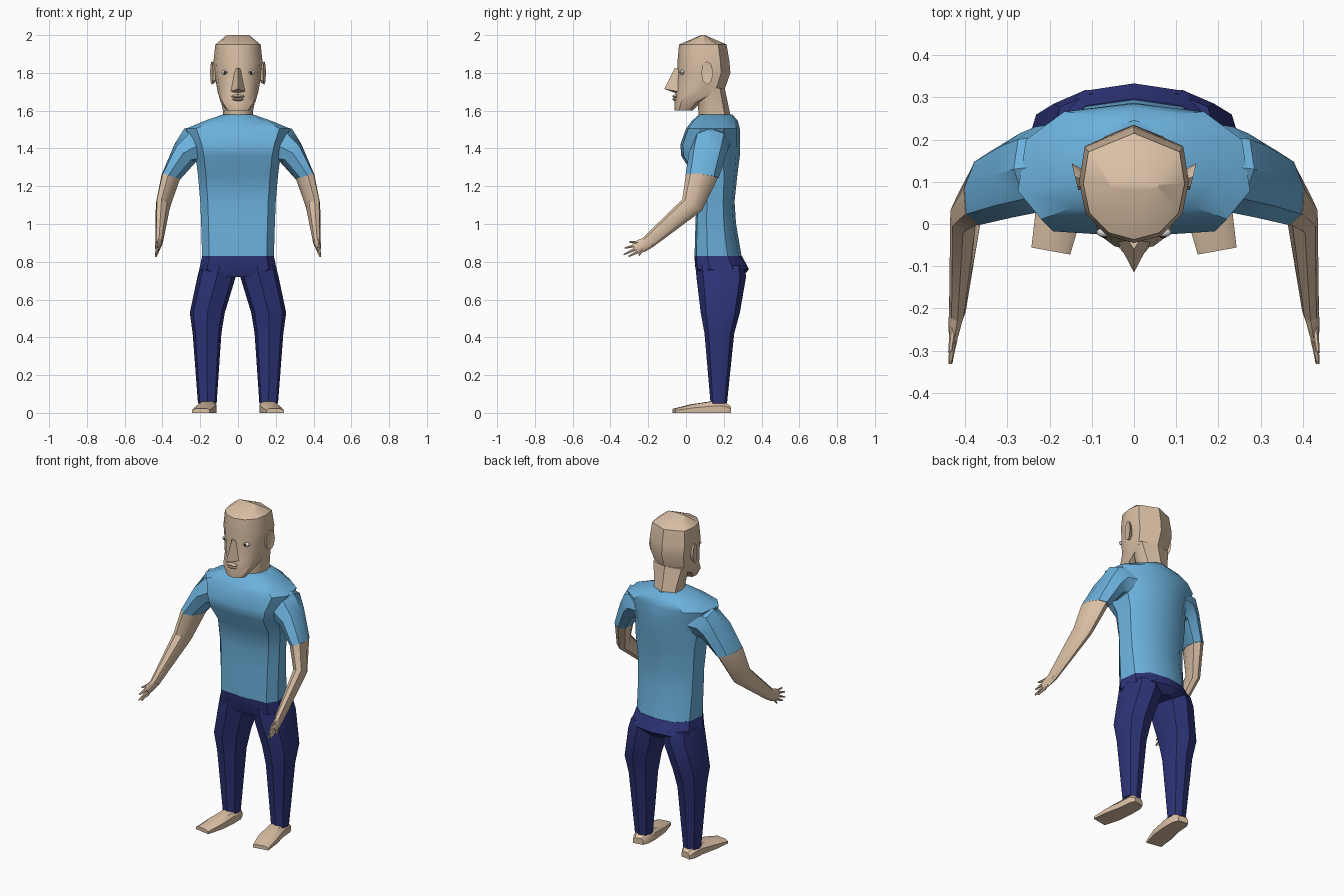
import bpy, bmesh, math
from mathutils import Vector as V

if "Cube" in bpy.data.objects:
    bpy.data.objects.remove(bpy.data.objects["Cube"])


def material(name, rgb):
    m = bpy.data.materials.new(name)
    m.diffuse_color = (*rgb, 1)
    m.use_nodes = True
    m.node_tree.nodes["Principled BSDF"].inputs["Base Color"].default_value = m.diffuse_color
    return m


SKIN = material("skin", (0.71, 0.53, 0.38))
SHIRT = material("shirt blue", (0.15, 0.44, 0.72))
NAVY = material("trouser navy", (0.027, 0.034, 0.19))
WHITE = material("eye white", (0.75, 0.75, 0.75))
DARK = material("iris dark", (0.04, 0.025, 0.02))


def finish(name, bm, mat, angle=35):
    bmesh.ops.recalc_face_normals(bm, faces=bm.faces)
    me = bpy.data.meshes.new(name)
    bm.to_mesh(me)
    bm.free()
    me.materials.append(mat)
    ob = bpy.data.objects.new(name, me)
    bpy.context.collection.objects.link(ob)
    bpy.ops.object.select_all(action='DESELECT')
    ob.select_set(True)
    bpy.context.view_layer.objects.active = ob
    bpy.ops.object.shade_smooth_by_angle(angle=math.radians(angle))
    return ob


def loft(name, rings, mat, angle=35):
    """Skin a list of equal point rings and cap both ends."""
    bm = bmesh.new()
    vs = [[bm.verts.new(p) for p in r] for r in rings]
    n = len(vs[0])
    for a, b in zip(vs, vs[1:]):
        for i in range(n):
            j = (i + 1) % n
            bm.faces.new((a[i], a[j], b[j], b[i]))
    bm.faces.new(vs[0][::-1])
    bm.faces.new(vs[-1])
    return finish(name, bm, mat, angle)


def full(half):
    """Complete a half section (x >= 0, front to back) to a closed outline."""
    return half + [(-x, y) for x, y in half[-2:0:-1]]


def level(section, z, x0, x1, y0, y1):
    """Horizontal ring: unit section stretched into a box."""
    cx, cy = (x0 + x1) / 2, (y0 + y1) / 2
    return [(cx + a * (x1 - x0) / 2, cy + b * (y1 - y0) / 2, z) for a, b in section]


def oval(c, u, v, n=8):
    c, u, v = V(c), V(u), V(v)
    return [c + u * math.cos(2 * math.pi * i / n) + v * math.sin(2 * math.pi * i / n) for i in range(n)]


def flip(rings, s):
    return [[(s * p[0], p[1], p[2]) for p in r] for r in rings]


def ball(name, c, r, mat, seg=10):
    bm = bmesh.new()
    bmesh.ops.create_uvsphere(bm, u_segments=seg, v_segments=6, radius=1)
    bmesh.ops.scale(bm, vec=r, verts=bm.verts)
    bmesh.ops.translate(bm, vec=c, verts=bm.verts)
    return finish(name, bm, mat)


BODY = full([(0, -1), (.8, -.92), (1, -.45), (.93, .4), (.6, .87), (0, 1)])
LEG = full([(0, -1), (.8, -.72), (1, 0), (.75, .75), (0, 1)])
HEAD = full([(0, -1), (.5, -.87), (.88, -.5), (1, .05), (.9, .65), (0, 1)])


def body(rows, sec=BODY):
    return [level(sec, z, -w, w, f, b) for z, w, f, b in rows]


# Shirt body
loft("shirt", body([
    (.825, .19, .045, .295), (1.0, .195, .05, .265), (1.12, .20, .055, .257),
    (1.26, .212, .04, .272), (1.36, .225, -.025, .285), (1.42, .24, -.03, .287),
    (1.505, .275, .0, .285), (1.545, .18, .03, .275), (1.58, .08, .07, .245)]), SHIRT)

# Trouser seat
loft("trouser_seat", body([
    (.83, .19, .044, .297), (.76, .205, .05, .333), (.72, .10, .065, .30)]), NAVY)

# Neck and skull
loft("neck", body([(1.54, .078, .07, .245), (1.60, .08, .065, .23),
                   (1.72, .105, .06, .205)], HEAD), SKIN)
loft("head", body([
    (1.6, .06, -.06, .035), (1.645, .092, -.062, .08), (1.70, .108, -.055, .20),
    (1.80, .125, -.045, .235), (1.86, .13, -.045, .23), (1.95, .12, -.037, .215),
    (2.0, .06, .08, .1)], HEAD), SKIN)

# Nose wedge
bm = bmesh.new()
top = [bm.verts.new(p) for p in ((-.022, -.025, 1.82), (0, -.06, 1.825), (.022, -.025, 1.82))]
low = [bm.verts.new(p) for p in ((-.042, -.035, 1.70), (0, -.115, 1.715), (.042, -.035, 1.70))]
base = bm.verts.new((0, -.045, 1.69))
for a in (0, 1):
    bm.faces.new((top[a], top[a + 1], low[a + 1], low[a]))
    bm.faces.new((low[a], low[a + 1], base))
bm.faces.new(top)
bm.faces.new((top[0], top[2], low[2], base, low[0]))
finish("nose", bm, SKIN)

# Lips
for i, (z, w) in enumerate(((1.676, .036), (1.66, .03))):
    ball(("upper_lip", "lower_lip")[i], (0, -.056, z), (w, .016, .009), SKIN, 8)

for s, side in ((1, "left"), (-1, "right")):
    # Eyes
    ball(side + "_eye", (s * .069, -.02, 1.803), (.02, .012, .013), WHITE)
    ball(side + "_iris", (s * .069, -.03, 1.803), (.008, .004, .008), DARK, 8)

    # Ears, leaning outwards to the back
    loft(side + "_ear", flip([
        oval((.118, .105, 1.80), (.0, .022, 0), (0, 0, .05)),
        oval((.140, .112, 1.80), (.008, .032, 0), (0, 0, .062)),
        oval((.137, .112, 1.805), (.004, .02, 0), (0, 0, .04))], s), SKIN)

    # Sleeve
    loft(side + "_sleeve", flip([
        oval((.17, .14, 1.42), (.03, 0, .10), (0, .10, 0)),
        oval((.225, .13, 1.415), (.06, 0, .09), (.01, .10, 0)),
        oval((.28, .115, 1.375), (.056, 0, .048), (-.01, .10, 0)),
        oval((.354, .085, 1.25), (.05, 0, .012), (-.015, .088, -.006))], s), SHIRT)

    # Bare arm, bent at the elbow
    loft(side + "_arm", flip([
        oval((.354, .085, 1.255), (.049, 0, .012), (-.015, .086, -.006)),
        oval((.397, .032, 1.10), (.038, 0, .008), (-.008, .052, -.03)),
        oval((.418, -.205, .90), (.02, 0, 0), (0, .026, -.025))], s), SKIN)

    # Palm and fanned fingers
    loft(side + "_hand", flip([
        oval((.418, -.20, .903), (.019, 0, 0), (0, .025, -.024)),
        oval((.424, -.235, .885), (.016, 0, 0), (0, .026, -.028)),
        oval((.428, -.268, .868), (.010, 0, 0), (0, .018, -.026))], s), SKIN)
    tips = ((-.302, .905), (-.325, .872), (-.33, .838), (-.305, .828), (-.25, .832))
    roots = ((-.235, .902), (-.275, .885), (-.268, .868), (-.258, .852), (-.228, .868))
    for i, ((ty, tz), (ry, rz)) in enumerate(zip(tips, roots)):
        d = V((0, ty - ry, tz - rz)).normalized()
        p = V((0, -d.z, d.y))
        loft(f"{side}_finger_{i + 1}", flip([
            oval((.427, ry, rz), (.009, 0, 0), p * .01, 6),
            oval((.435, ty, tz), (.005, 0, 0), p * .004, 6)], s), SKIN)

    # Trouser leg
    loft(side + "_trouser_leg", flip([level(LEG, *r) for r in (
        (.78, .0, .20, .05, .31), (.72, .012, .215, .055, .318),
        (.53, .07, .255, .078, .285), (.42, .088, .24, .098, .255),
        (.05, .113, .212, .13, .217))], s), NAVY)

    # Foot: low wedge turned slightly outwards
    rings = []
    for y, xc, w, h in ((.233, .16, .03, .035), (.20, .16, .045, .06), (.13, .162, .048, .06),
                        (.03, .178, .054, .045), (-.064, .197, .046, .022)):
        pts = ((-1, 0), (1, 0), (1, h * .6), (.6, h), (-.7, h), (-1, h * .7))
        rings.append([(xc + a * w, y + a * w * .18, z) for a, z in pts])
    loft(side + "_foot", flip(rings, s), SKIN)
